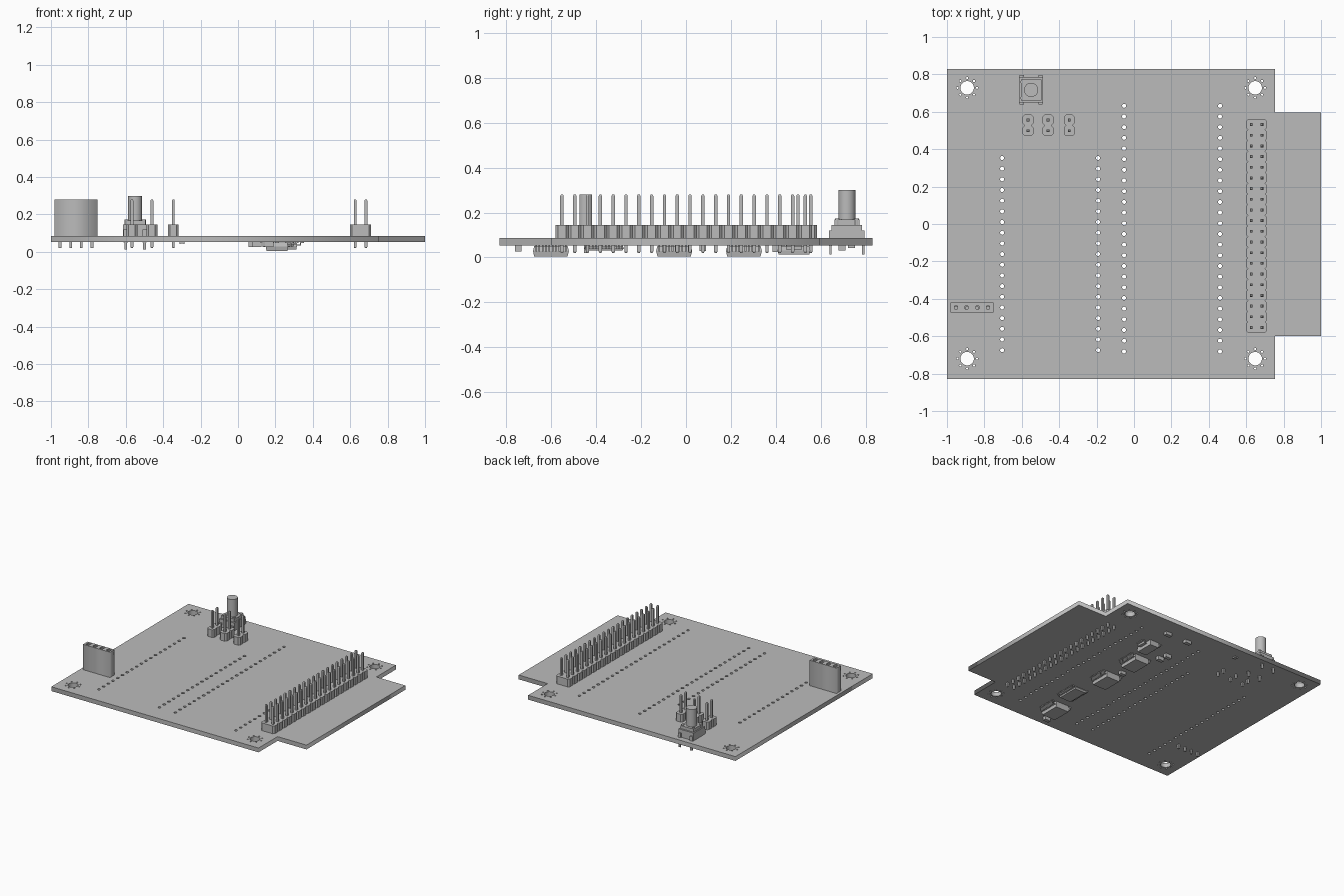
import bpy, bmesh, math
from mathutils import Matrix, Vector

cube = bpy.data.objects.get("Cube")
if cube:
    bpy.data.objects.remove(cube, do_unlink=True)

grey = bpy.data.materials.new("plain_grey")
grey.use_nodes = True
COLOUR = (0.5, 0.5, 0.5, 1)
grey.diffuse_color = COLOUR
grey.node_tree.nodes["Principled BSDF"].inputs["Base Color"].default_value = COLOUR

TOP, BOTTOM = 0.086, 0.053
PITCH = 0.0571


def link(name, mesh):
    obj = bpy.data.objects.new(name, mesh)
    bpy.context.collection.objects.link(obj)
    mesh.materials.clear()
    mesh.materials.append(grey)
    return obj


def finish(name, bm):
    bmesh.ops.recalc_face_normals(bm, faces=bm.faces)
    mesh = bpy.data.meshes.new(name)
    bm.to_mesh(mesh)
    bm.free()
    return link(name, mesh)


def box(bm, x, y, w, d, z0, z1, taper=1.0):
    """Box centred on x, y; taper scales the far end z1."""
    prism(bm, rect(x, y, w, d), z0, z1, (x, y), taper)


def prism(bm, loop, z0, z1, centre=(0, 0), taper=1.0):
    c = Vector(centre)
    low = [bm.verts.new((p[0], p[1], z0)) for p in loop]
    high = [bm.verts.new((*(c + (Vector(p) - c) * taper), z1)) for p in loop]
    bm.faces.new(low[::-1])
    bm.faces.new(high)
    for i in range(len(loop)):
        j = (i + 1) % len(loop)
        bm.faces.new((low[i], low[j], high[j], high[i]))


def rect(x, y, w, d):
    return [(x - w / 2, y - d / 2), (x + w / 2, y - d / 2),
            (x + w / 2, y + d / 2), (x - w / 2, y + d / 2)]


def circle(x, y, r, n):
    return [(x + r * math.cos(2 * math.pi * i / n),
             y + r * math.sin(2 * math.pi * i / n)) for i in range(n)]


def chamfered(x, y, w, d, c):
    a, b = w / 2, d / 2
    return [(x + px, y + py) for px, py in
            ((c - a, -b), (a - c, -b), (a, c - b), (a, b - c),
             (a - c, b), (c - a, b), (-a, b - c), (-a, c - b))]


def plate(name, loops, z0, z1):
    """Extruded outline (first loop) pierced by the remaining loops."""
    curve = bpy.data.curves.new(name, 'CURVE')
    curve.dimensions = '2D'
    curve.fill_mode = 'BOTH'
    curve.extrude = (z1 - z0) / 2
    for loop in loops:
        s = curve.splines.new('POLY')
        s.points.add(len(loop) - 1)
        for point, (x, y) in zip(s.points, loop):
            point.co = (x, y, 0, 1)
        s.use_cyclic_u = True
    temp = bpy.data.objects.new(name + "_outline", curve)
    bpy.context.collection.objects.link(temp)
    graph = bpy.context.evaluated_depsgraph_get()
    mesh = bpy.data.meshes.new_from_object(temp.evaluated_get(graph))
    bpy.data.objects.remove(temp, do_unlink=True)
    mesh.transform(Matrix.Translation((0, 0, (z0 + z1) / 2)))
    return link(name, mesh)


# Circuit board with mounting holes, stitching vias and pin-hole rows
loops = [[(-1, -0.83), (0.755, -0.83), (0.755, -0.6), (1, -0.6),
          (1, 0.595), (0.755, 0.595), (0.755, 0.83), (-1, 0.83)]]
for mx in (-0.892, 0.648):
    for my in (-0.72, 0.728):
        loops.append(circle(mx, my, 0.036, 32))
        loops += [circle(vx, vy, 0.006, 8) for vx, vy in circle(mx, my, 0.052, 8)]
for hx, start, count in ((-0.705, 0.353, 19), (-0.192, 0.353, 19),
                         (-0.053, 0.632, 24), (0.46, 0.632, 24)):
    loops += [circle(hx, start - i * PITCH, 0.011, 12) for i in range(count)]
plate("circuit_board", loops, BOTTOM, TOP)


# Pin headers: chamfered plastic segments with square pins
def header(name, x, y, columns, rows):
    body, pins = bmesh.new(), bmesh.new()
    for r in range(rows):
        py = y - r * PITCH
        prism(body, chamfered(x, py, columns * PITCH, PITCH, 0.011), TOP, 0.145)
        for c in range(columns):
            px = x + (c - (columns - 1) / 2) * PITCH
            box(pins, px, py, 0.015, 0.015, 0.026, 0.274)
            box(pins, px, py, 0.015, 0.015, 0.274, 0.28, 0.6)
            box(pins, px, py, 0.015, 0.015, 0.026, 0.02, 0.6)
    finish(name + "_body", body)
    finish(name + "_pins", pins)


header("long_header", 0.655, 0.532, 2, 20)
for i, x in enumerate((-0.567, -0.46, -0.346)):
    header(f"jumper_{i + 1}", x, 0.556, 1, 2)

# Four-way socket with square openings
sx, sy = -0.866, -0.447
slots = [sx + (i - 1.5) * PITCH for i in range(4)]
shell = rect(sx, sy, 0.228, 0.054)
plate("socket_body", [shell] + [rect(x, sy, 0.016, 0.016) for x in slots], TOP, 0.272)
plate("socket_rim", [shell] + [rect(x, sy, 0.028, 0.028) for x in slots], 0.272, 0.28)
bm = bmesh.new()
for x in slots:
    box(bm, x, sy, 0.014, 0.014, 0.02, 0.2)
finish("socket_pins", bm)

# Push button: stepped housing, corner rivets, plunger and legs
bx, by = -0.55, 0.717
bm = bmesh.new()
box(bm, bx, by, 0.128, 0.136, TOP, 0.145)
box(bm, bx, by, 0.11, 0.112, 0.145, 0.168)
for dx in (-1, 1):
    for dy in (-1, 1):
        prism(bm, circle(bx + dx * 0.046, by + dy * 0.043, 0.011, 12), 0.145, 0.174)
finish("button_housing", bm)
bm = bmesh.new()
prism(bm, circle(bx, by, 0.038, 32), 0.165, 0.3)
plunger = finish("button_plunger", bm)
bm = bmesh.new()
for dx in (-1, 1):
    for dy in (-1, 1):
        lx = bx + dx * 0.05
        box(bm, lx, by + dy * 0.073, 0.022, 0.012, 0.05, 0.12)
        box(bm, lx, by + dy * 0.073, 0.015, 0.01, 0.05, 0.012)
finish("button_legs", bm)


# Underside chips: tapered body with bent leads along both long sides
def lead(bm, x, y, side, reach, width, z_mid):
    box(bm, x + side * reach * 0.25, y, reach * 0.5, width, z_mid - 0.003, z_mid + 0.003)
    box(bm, x + side * reach * 0.5, y, 0.006, width, z_mid - 0.003, BOTTOM)
    box(bm, x + side * reach * 0.75, y, reach * 0.5, width, BOTTOM - 0.005, BOTTOM)


def chip_body(name, x, y, w, d, low, z_mid):
    bm = bmesh.new()
    box(bm, x, y, w, d, z_mid, low, 0.93)
    box(bm, x, y, w, d, z_mid, BOTTOM - 0.002, 0.93)
    finish(name + "_body", bm)


def chip(name, x, y, w, d, low, reach, count):
    z_mid = (low + BOTTOM) / 2
    chip_body(name, x, y, w, d, low, z_mid)
    bm = bmesh.new()
    for side in (-1, 1):
        for i in range(count):
            ly = y + (i - (count - 1) / 2) * 0.0146
            lead(bm, x + side * w / 2, ly, side, reach, 0.007, z_mid)
    finish(name + "_leads", bm)


for i, y in enumerate((-0.602, -0.053, 0.258)):
    chip(f"logic_chip_{i + 1}", 0.208, y, 0.12, 0.16, 0.005, 0.028, 10)
chip("thin_chip", 0.25, -0.365, 0.1, 0.176, 0.03, 0.023, 12)

# Voltage regulator with a wide tab and three leads
rx, ry = 0.275, 0.481
chip_body("regulator", rx, ry, 0.08, 0.146, 0.012, 0.032)
bm = bmesh.new()
lead(bm, rx + 0.04, ry, 1, 0.038, 0.067, 0.036)
for i in (-1, 0, 1):
    lead(bm, rx - 0.04, ry + i * 0.051, -1, 0.038, 0.016, 0.036)
finish("regulator_leads", bm)

# Small two-terminal parts: body between slightly larger end caps
for i, (x, y, w, d, low) in enumerate((
        (0.275, 0.695, 0.05, 0.03, 0.03), (0.1, 0.695, 0.05, 0.03, 0.03),
        (0.082, 0.46, 0.05, 0.03, 0.025), (0.1, 0.4, 0.05, 0.03, 0.025),
        (-0.3, 0.738, 0.026, 0.03, 0.043), (0.17, 0.075, 0.045, 0.03, 0.028),
        (0.165, -0.748, 0.048, 0.028, 0.026))):
    bm = bmesh.new()
    box(bm, x, y, w * 0.6, d * 0.94, low + 0.001, BOTTOM)
    for side in (-1, 1):
        box(bm, x + side * w * 0.4, y, w * 0.2, d, low, BOTTOM)
    finish(f"small_part_{i + 1}", bm)

# Smooth only the round plunger wall
bpy.ops.object.select_all(action='DESELECT')
plunger.select_set(True)
bpy.context.view_layer.objects.active = plunger
bpy.ops.object.shade_smooth_by_angle()
